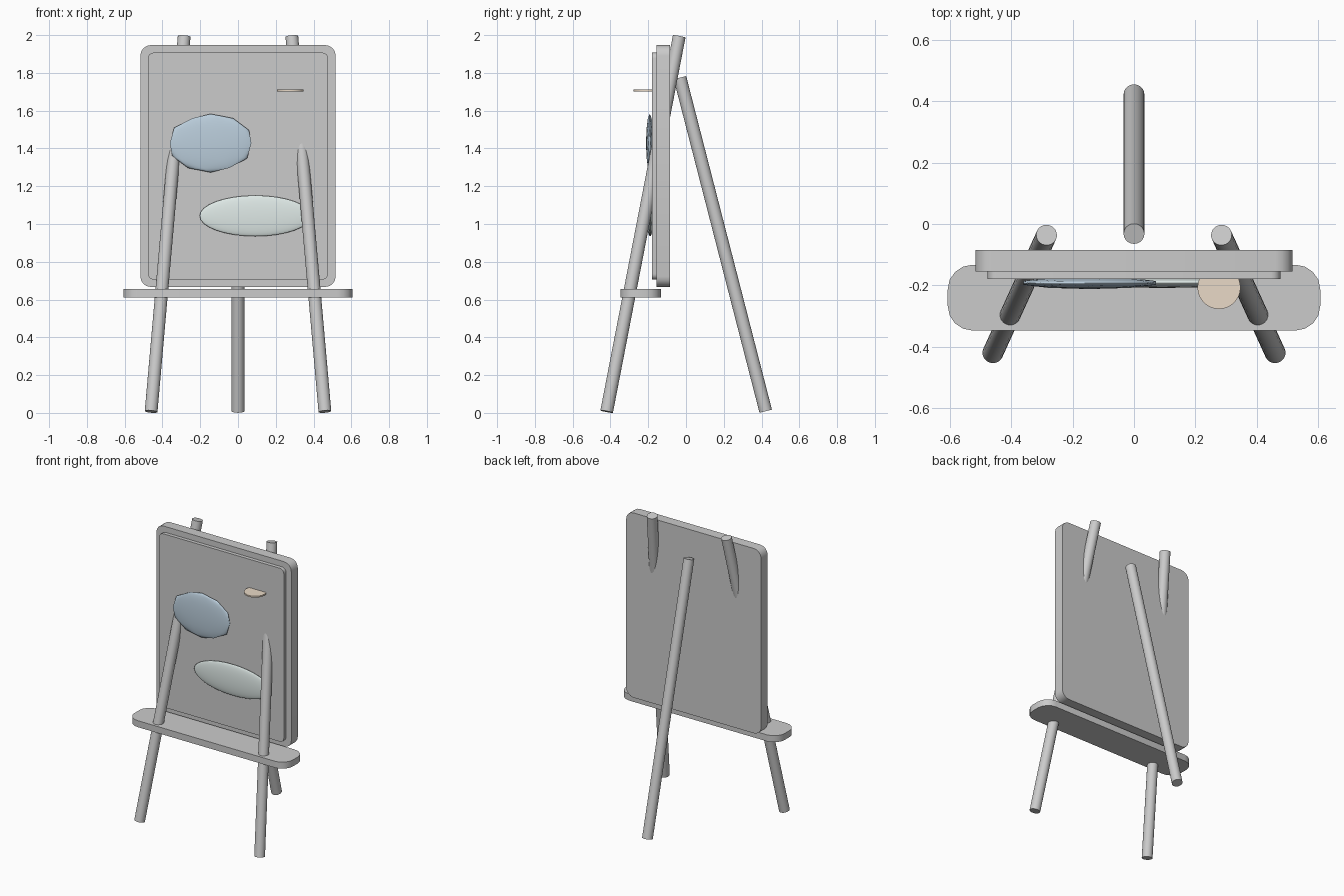
import bpy, bmesh, math
from mathutils import Vector

if "Cube" in bpy.data.objects:
    bpy.data.objects.remove(bpy.data.objects["Cube"])


def paint(ob, name, rgb):
    m = bpy.data.materials.new(name)
    m.diffuse_color = (*rgb, 1)
    m.use_nodes = True
    m.node_tree.nodes["Principled BSDF"].inputs["Base Color"].default_value = m.diffuse_color
    ob.data.materials.append(m)


def smooth(ob, angle=35):
    bpy.ops.object.select_all(action='DESELECT')
    ob.select_set(True)
    bpy.context.view_layer.objects.active = ob
    bpy.ops.object.shade_smooth_by_angle(angle=math.radians(angle))


def rod(name, a, b, r=0.034, sides=20):
    a, b = Vector(a), Vector(b)
    bpy.ops.mesh.primitive_cylinder_add(vertices=sides, radius=r, depth=(b - a).length,
                                        location=(a + b) / 2)
    ob = bpy.context.object
    ob.name = name
    ob.rotation_euler = (b - a).to_track_quat('Z', 'Y').to_euler()
    smooth(ob)
    return ob


def slab(name, lo, hi, axis, radius, segments=4):
    """Box with the four edges parallel to the given axis rounded."""
    lo, hi = Vector(lo), Vector(hi)
    bm = bmesh.new()
    bmesh.ops.create_cube(bm, size=1)
    for v in bm.verts:
        v.co = (lo + hi) / 2 + v.co * (hi - lo)
    edges = [e for e in bm.edges if abs((e.verts[0].co - e.verts[1].co)[axis]) > 1e-5]
    bmesh.ops.bevel(bm, geom=edges, offset=radius, segments=segments, profile=0.5,
                    affect='EDGES')
    me = bpy.data.meshes.new(name)
    bm.to_mesh(me)
    bm.free()
    ob = bpy.data.objects.new(name, me)
    bpy.context.collection.objects.link(ob)
    smooth(ob)
    return ob


# Three tripod legs
for side, s in (("left", -1), ("right", 1)):
    rod("front_leg_" + side, (s * 0.46, -0.42, 0.007), (s * 0.285, -0.036, 1.993))
rod("back_leg", (0, 0.422, 0.009), (0, -0.032, 1.775))

# Board, canvas and tray
slab("board", (-0.517, -0.155, 0.667), (0.517, -0.084, 1.947), 1, 0.055)
canvas = slab("canvas", (-0.477, -0.18, 0.706), (0.477, -0.15, 1.907), 1, 0.03)
paint(canvas, "canvas_grey", (0.68, 0.68, 0.69))
slab("tray", (-0.607, -0.347, 0.61), (0.607, -0.133, 0.655), 2, 0.08)

# Painted blobs
bpy.ops.mesh.primitive_ico_sphere_add(subdivisions=2, radius=1, location=(-0.145, -0.192, 1.428))
blob = bpy.context.object
blob.name = "blue_blob"
blob.scale = (0.227, 0.02, 0.155)
smooth(blob, 60)
paint(blob, "blue", (0.50, 0.62, 0.72))

bpy.ops.mesh.primitive_uv_sphere_add(segments=32, ring_count=16, radius=1,
                                     location=(0.092, -0.19, 1.043))
oval = bpy.context.object
oval.name = "pale_oval"
oval.scale = (0.295, 0.018, 0.108)
smooth(oval, 60)
paint(oval, "pale_green", (0.74, 0.82, 0.80))

# Disc standing out of the canvas
disc = rod("peach_disc", (0.277, -0.207, 1.701), (0.277, -0.207, 1.711), 0.07, 32)
paint(disc, "peach", (0.82, 0.70, 0.57))
